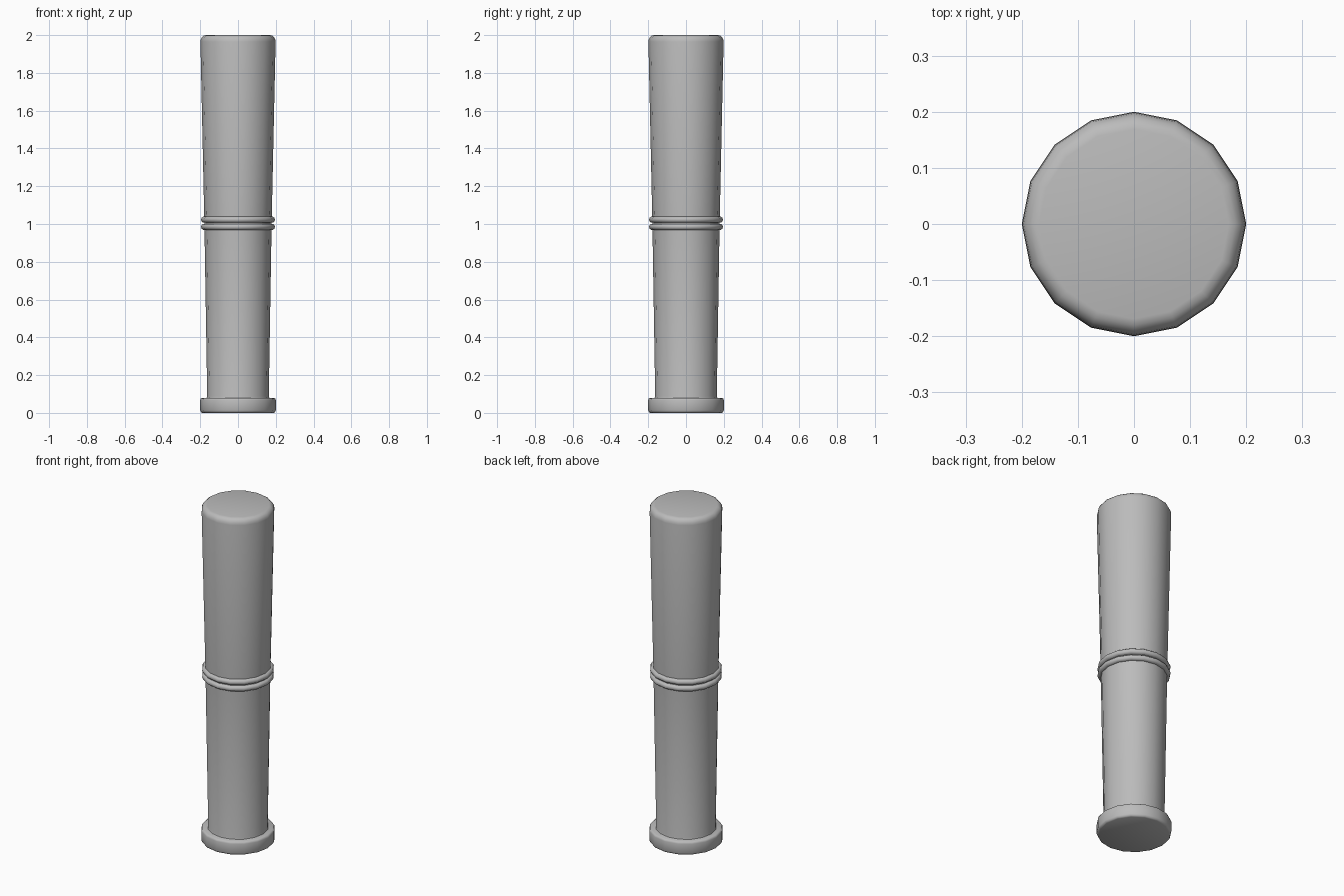
import bpy, bmesh, math

cube = bpy.data.objects.get("Cube")
if cube:
    bpy.data.objects.remove(cube, do_unlink=True)

SIDES = 16

grey = bpy.data.materials.new("plain grey")
grey.use_nodes = True
COLOUR = (0.5, 0.5, 0.5, 1)
grey.diffuse_color = COLOUR
grey.node_tree.nodes["Principled BSDF"].inputs["Base Color"].default_value = COLOUR


def lathe(name, profile, closed=False):
    """Turn a (radius, height) profile around z; open profiles get end caps."""
    bm = bmesh.new()
    rings = []
    for r, z in profile:
        rings.append([bm.verts.new((r * math.cos(a), r * math.sin(a), z))
                      for a in (2 * math.pi * i / SIDES for i in range(SIDES))])
    pairs = list(zip(rings, rings[1:]))
    if closed:
        pairs.append((rings[-1], rings[0]))
    for low, high in pairs:
        for i in range(SIDES):
            j = (i + 1) % SIDES
            bm.faces.new((low[i], low[j], high[j], high[i]))
    if not closed:
        bm.faces.new(rings[0][::-1])
        bm.faces.new(rings[-1])
    bmesh.ops.recalc_face_normals(bm, faces=bm.faces)
    mesh = bpy.data.meshes.new(name)
    bm.to_mesh(mesh)
    bm.free()
    mesh.materials.append(grey)
    obj = bpy.data.objects.new(name, mesh)
    bpy.context.collection.objects.link(obj)
    bpy.ops.object.select_all(action='DESELECT')
    obj.select_set(True)
    bpy.context.view_layer.objects.active = obj
    bpy.ops.object.shade_smooth_by_angle(angle=math.radians(50))
    return obj


# Foot disc with softened rims
lathe("base_disc", [(0.188, 0), (0.196, 0.004), (0.2, 0.013),
                    (0.2, 0.068), (0.197, 0.076), (0.19, 0.08)])

# Tapered shaft, rounded over at the top
shaft = [(0.168, 0.07), (0.163, 0.09), (0.178, 1.0), (0.199, 1.965)]
for k in range(1, 5):
    a = math.pi / 2 * k / 4
    shaft.append((0.169 + 0.03 * math.cos(a), 1.965 + 0.035 * math.sin(a)))
lathe("shaft", shaft)

# Pair of rounded bands at mid height
for name, z in (("lower_band", 0.985), ("upper_band", 1.023)):
    section = [(0.178 + 0.018 * math.cos(a), z + 0.017 * math.sin(a))
               for a in (2 * math.pi * k / 10 for k in range(10))]
    lathe(name, section, closed=True)
